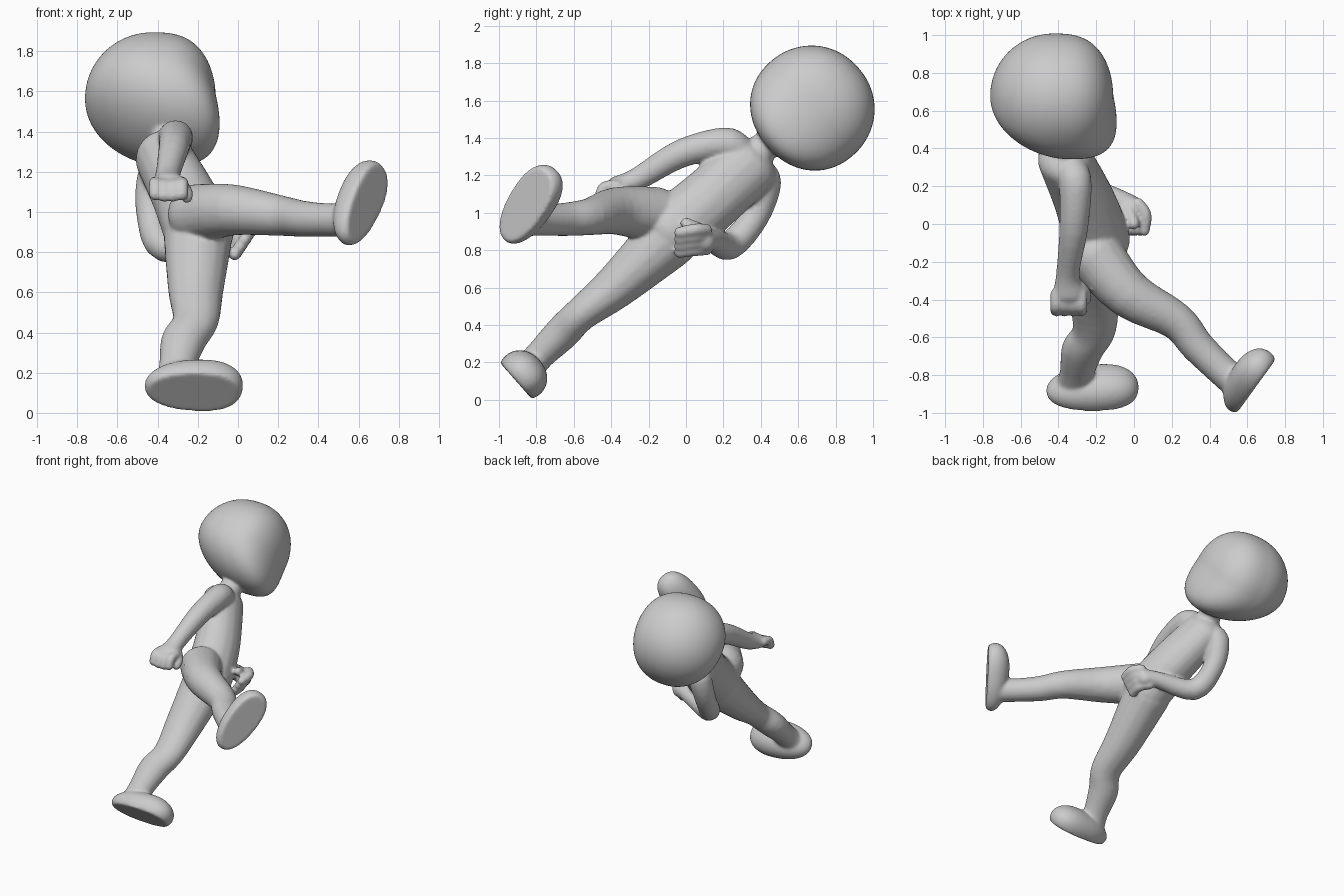
import bpy, bmesh, math
from mathutils import Vector, Matrix

old = bpy.data.objects.get("Cube")
if old:
    bpy.data.objects.remove(old, do_unlink=True)

skin = bpy.data.materials.new("plain_grey")
skin.use_nodes = True
skin.diffuse_color = (0.6, 0.6, 0.6, 1)
skin.node_tree.nodes["Principled BSDF"].inputs["Base Color"].default_value = (0.6, 0.6, 0.6, 1)

# Leaning body axes: forward, side, up
FRONT, SIDE, UP = Vector((1, 0, 0)), Vector((0, -0.66, 0.75)), Vector((0, 0.75, 0.66))
bm = bmesh.new()


def frame(a, b, c, centre):
    m = Matrix((a, b, c)).transposed().to_4x4()
    m.translation = Vector(centre)
    return m


def ball(centre, radius, count=160):
    """Evenly spread points on an ellipsoid aligned with the leaning body."""
    m = frame(FRONT, SIDE, UP, centre) @ Matrix.Diagonal((*radius, 1))
    verts = []
    for i in range(count):
        z = 1 - (2 * i + 1) / count
        ring, turn = math.sqrt(1 - z * z), i * math.pi * (3 - math.sqrt(5))
        verts.append(bm.verts.new(m @ Vector((ring * math.cos(turn), ring * math.sin(turn), z))))
    return verts


def curve_point(p, q, r, s, t):
    """Point on the smooth curve that runs from q to r."""
    return q + 0.5 * t * (r - p + t * (2 * p - 5 * q + 4 * r - s + t * (3 * (q - r) + s - p)))


def limb(*joints, steps=4):
    """Smoothly bent tapered tube: hulls of neighbouring balls along a curve."""
    centres = [Vector(c) for c, r in joints]
    radii = [Vector(r if isinstance(r, tuple) else (r, r, r)) for c, r in joints]
    last = len(joints) - 1
    path = []
    for i in range(last):
        ids = max(i - 1, 0), i, i + 1, min(i + 2, last)
        for k in range(steps):
            path.append([curve_point(*(row[j] for j in ids), k / steps) for row in (centres, radii)])
    path.append([centres[-1], radii[-1]])
    for start, end in zip(path, path[1:]):
        bmesh.ops.convex_hull(bm, input=ball(*start) + ball(*end))


def power(value, exponent):
    return math.copysign(abs(value) ** exponent, value)


def shaped_sphere(rule, matrix):
    for v in bmesh.ops.create_uvsphere(bm, u_segments=64, v_segments=40, radius=1)["verts"]:
        v.co = matrix @ Vector(rule(*v.co))


def head_rule(x, s, u):
    # flat forward face, round skull, square jaw pushed forward over the neck
    depth = 0.315 * x ** 0.72 if x > 0 else 0.337 * x
    jaw = 0.14 * max(-u, 0) ** 1.5
    height = 0.328 * u if u > 0 else 0.318 * power(u, 0.92)
    return depth + jaw, 0.335 * power(s, 0.95), height


def foot(centre, toe, normal, length, width, height):
    """Flat sole, thick rounded sides, broad toe and narrower heel."""
    n = Vector(normal).normalized()
    t = Vector(toe)
    t = (t - n * t.dot(n)).normalized()

    def rule(a, b, c):
        taper = 1 + 0.1 * a
        rise = max(c + 0.42, 0) * height / 1.42 * (1 + 0.15 * a)
        return power(a, 0.87) * length, power(b, 0.87) * width * taper, rise
    shaped_sphere(rule, frame(t, n.cross(t), -n, centre))


# Head and neck
shaped_sphere(head_rule, frame(FRONT, SIDE, UP, (-0.425, 0.675, 1.56)))
limb(((-0.36, 0.34, 1.28), 0.1), ((-0.35, 0.45, 1.38), 0.077), ((-0.35, 0.55, 1.46), 0.09))

# Torso
limb(((-0.365, 0.34, 1.26), (0.145, 0.17, 0.11)),
     ((-0.26, 0.12, 1.06), (0.165, 0.175, 0.12)),
     ((-0.195, -0.08, 0.9), (0.175, 0.18, 0.14)))

# Standing leg
limb(((-0.2, -0.1, 0.86), (0.17, 0.165, 0.15)),
     ((-0.21, -0.37, 0.61), (0.138, 0.12, 0.11)),
     ((-0.21, -0.56, 0.46), (0.115, 0.092, 0.09)),
     ((-0.27, -0.66, 0.36), (0.113, 0.094, 0.09)),
     ((-0.3, -0.78, 0.24), (0.092, 0.08, 0.08)),
     ((-0.31, -0.84, 0.17), (0.1, 0.085, 0.06)))
foot((-0.22, -0.91, 0.102), (1, 0.03, -0.03), -UP, 0.245, 0.137, 0.165)

# Raised leg
limb(((-0.2, -0.17, 0.99), 0.15),
     ((-0.03, -0.37, 1.01), 0.128),
     ((0.22, -0.51, 0.98), 0.1),
     ((0.33, -0.64, 0.965), 0.09),
     ((0.45, -0.76, 0.96), 0.084),
     ((0.54, -0.84, 0.96), 0.085))
foot((0.645, -0.862, 1.042), (0.39, 0.49, 0.78), (0.8, -0.58, 0), 0.245, 0.125, 0.155)

# Right arm and hand
limb(((-0.33, 0.28, 1.33), 0.09), ((-0.31, 0.2, 1.37), 0.087),
     ((-0.32, -0.03, 1.315), 0.076), ((-0.35, -0.26, 1.18), 0.062),
     ((-0.345, -0.37, 1.14), (0.085, 0.055, 0.06)))
for i in range(4):
    x = -0.413 + 0.045 * i
    drop = 0.008 * abs(i - 1.5)
    limb(((x, -0.37, 1.145), 0.031), ((x, -0.435, 1.125 + drop), 0.032),
         ((x, -0.46, 1.075 + drop), 0.031))
limb(((-0.29, -0.33, 1.13), 0.035), ((-0.255, -0.37, 1.1), 0.031), ((-0.255, -0.4, 1.07), 0.029))

# Left arm and hand
limb(((-0.37, 0.37, 1.22), 0.09), ((-0.42, 0.425, 1.16), 0.085),
     ((-0.43, 0.37, 0.98), 0.075), ((-0.36, 0.235, 0.825), 0.076),
     ((-0.1, 0.135, 0.855), 0.058), ((-0.01, 0.085, 0.865), (0.05, 0.08, 0.06)))
for i in range(4):
    x, z = 0.06 - 0.024 * i, 0.91 - 0.036 * i
    limb(((x - 0.04, 0.11, z), 0.032), ((x, 0.05, z), 0.034), ((x - 0.005, -0.035, z - 0.015), 0.03))
limb(((-0.03, 0.08, 0.91), 0.034), ((0.0, 0.0, 0.945), 0.031))

# Fuse everything into one smooth body
inner = [v for v in bm.verts if not v.link_faces]
bmesh.ops.delete(bm, geom=inner, context="VERTS")
bmesh.ops.recalc_face_normals(bm, faces=bm.faces[:])
mesh = bpy.data.meshes.new("figure_body")
bm.to_mesh(mesh)
bm.free()
mesh.materials.append(skin)
body = bpy.data.objects.new("figure_body", mesh)
bpy.context.collection.objects.link(body)
fuse = body.modifiers.new("fuse", "REMESH")
fuse.mode = "VOXEL"
fuse.voxel_size = 0.01
fuse.use_smooth_shade = True
soften = body.modifiers.new("soften", "SMOOTH")
soften.factor = 0.5
soften.iterations = 10
